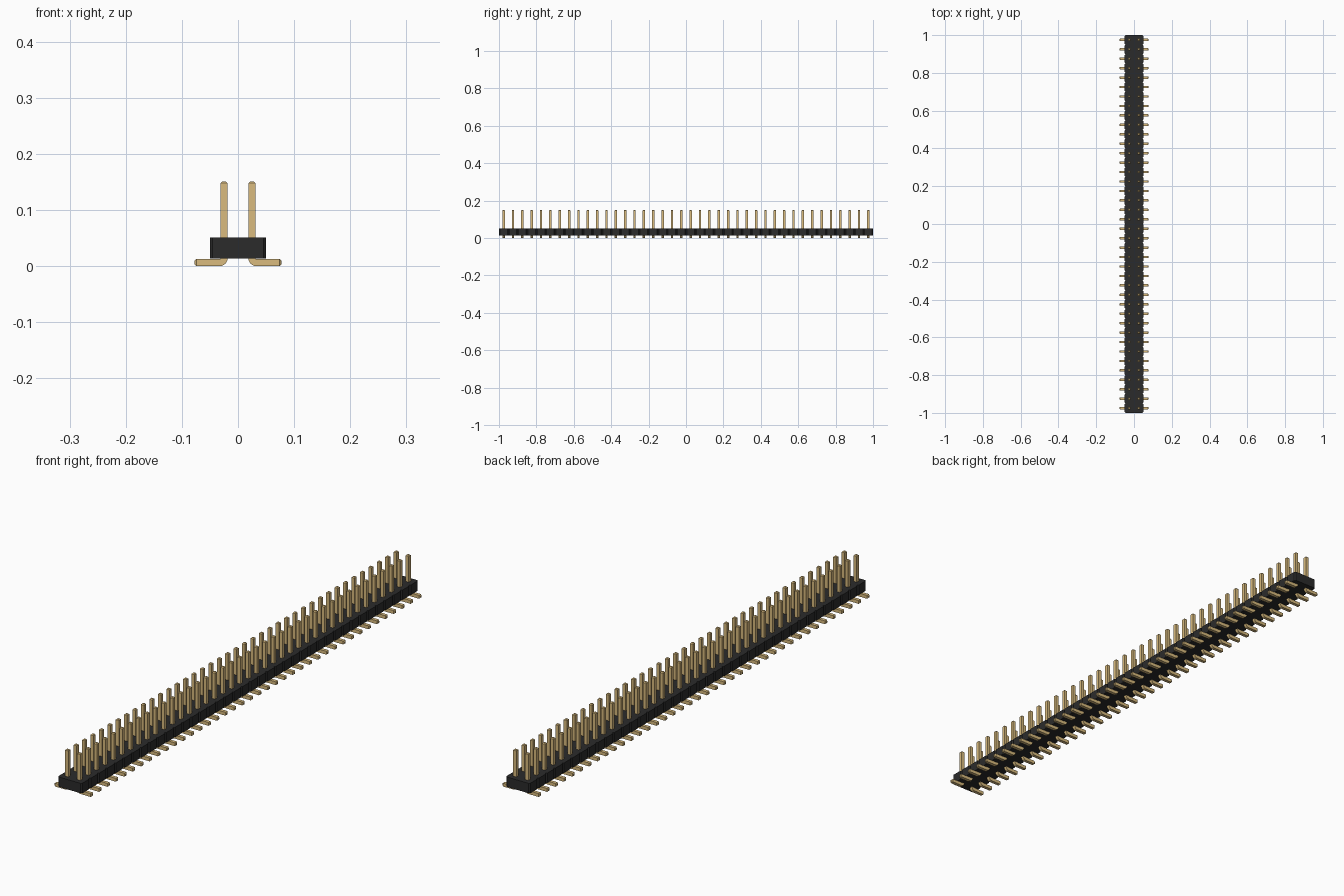
import bpy, bmesh, math

if "Cube" in bpy.data.objects:
    bpy.data.objects.remove(bpy.data.objects["Cube"], do_unlink=True)

COUNT, PITCH = 40, 0.05      # pin rows along y
PIN = 0.0126                 # square pin thickness
HALF = PIN / 2
TIP = PIN / 4                # chamfer on pin ends
BODY_BOTTOM, BODY_TOP = 0.0135, 0.0505
PIN_TOP, FOOT_END = 0.151, 0.0775


def material(name, rgb, roughness):
    mat = bpy.data.materials.new(name)
    mat.use_nodes = True
    mat.diffuse_color = (*rgb, 1)
    bsdf = mat.node_tree.nodes["Principled BSDF"]
    bsdf.inputs["Base Color"].default_value = (*rgb, 1)
    bsdf.inputs["Roughness"].default_value = roughness
    return mat


def make_object(name, bm, mat):
    bmesh.ops.recalc_face_normals(bm, faces=bm.faces)
    mesh = bpy.data.meshes.new(name)
    bm.to_mesh(mesh)
    bm.free()
    mesh.materials.append(mat)
    obj = bpy.data.objects.new(name, mesh)
    bpy.context.collection.objects.link(obj)
    return obj


plastic = material("black plastic", (0.024, 0.024, 0.024), 0.6)
gold = material("pale gold", (0.70, 0.50, 0.21), 0.4)

# Plastic housing: outline with chamfered corners on every pitch segment
side = []
for i in range(COUNT):
    y0 = -1 + i * PITCH
    cut = PITCH / 10
    side += [(PITCH - cut, y0), (PITCH, y0 + cut), (PITCH, y0 + PITCH - cut)]
side.append((PITCH - cut, 1))
outline = side + [(-x, y) for x, y in reversed(side)]
bm = bmesh.new()
base = bm.faces.new([bm.verts.new((x, y, BODY_BOTTOM)) for x, y in outline])
top = bmesh.ops.extrude_face_region(bm, geom=[base], use_keep_orig=True)
for v in top["geom"]:
    if isinstance(v, bmesh.types.BMVert):
        v.co.z = BODY_TOP
make_object("housing", bm, plastic)

# Bent pin: square sections (centre x, centre z, angle, half size) swept from foot to tip
px = PITCH / 2
bend = 0.001 + HALF
cx, cz = px + bend, HALF + bend
sections = [(FOOT_END, HALF, 0, HALF - TIP), (FOOT_END - TIP, HALF, 0, HALF)]
for k in range(7):
    a = math.radians(15 * k)
    sections.append((cx - bend * math.sin(a), cz - bend * math.cos(a), a, HALF))
sections += [(px, PIN_TOP - TIP, math.pi / 2, HALF), (px, PIN_TOP, math.pi / 2, HALF - TIP)]

bm = bmesh.new()
y0 = -1 + PITCH / 2
rings = []
for x, z, a, h in sections:
    rings.append([bm.verts.new((x + s * h * math.sin(a), y0 + t * h, z + s * h * math.cos(a)))
                  for s, t in ((-1, -1), (-1, 1), (1, 1), (1, -1))])
for r, q in zip(rings, rings[1:]):
    for j in range(4):
        n = (j + 1) % 4
        bm.faces.new((r[j], r[n], q[n], q[j]))
bm.faces.new(rings[0])
bm.faces.new(rings[-1])
pins = make_object("contact_pins", bm, gold)

bpy.ops.object.select_all(action="DESELECT")
pins.select_set(True)
bpy.context.view_layer.objects.active = pins
bpy.ops.object.shade_smooth_by_angle(angle=math.radians(25))

# Mirror to the second column and repeat along the length
pins.modifiers.new("other_column", "MIRROR").use_axis = (True, False, False)
rows = pins.modifiers.new("rows", "ARRAY")
rows.count = COUNT
rows.use_relative_offset = False
rows.use_constant_offset = True
rows.constant_offset_displace = (0, PITCH, 0)
